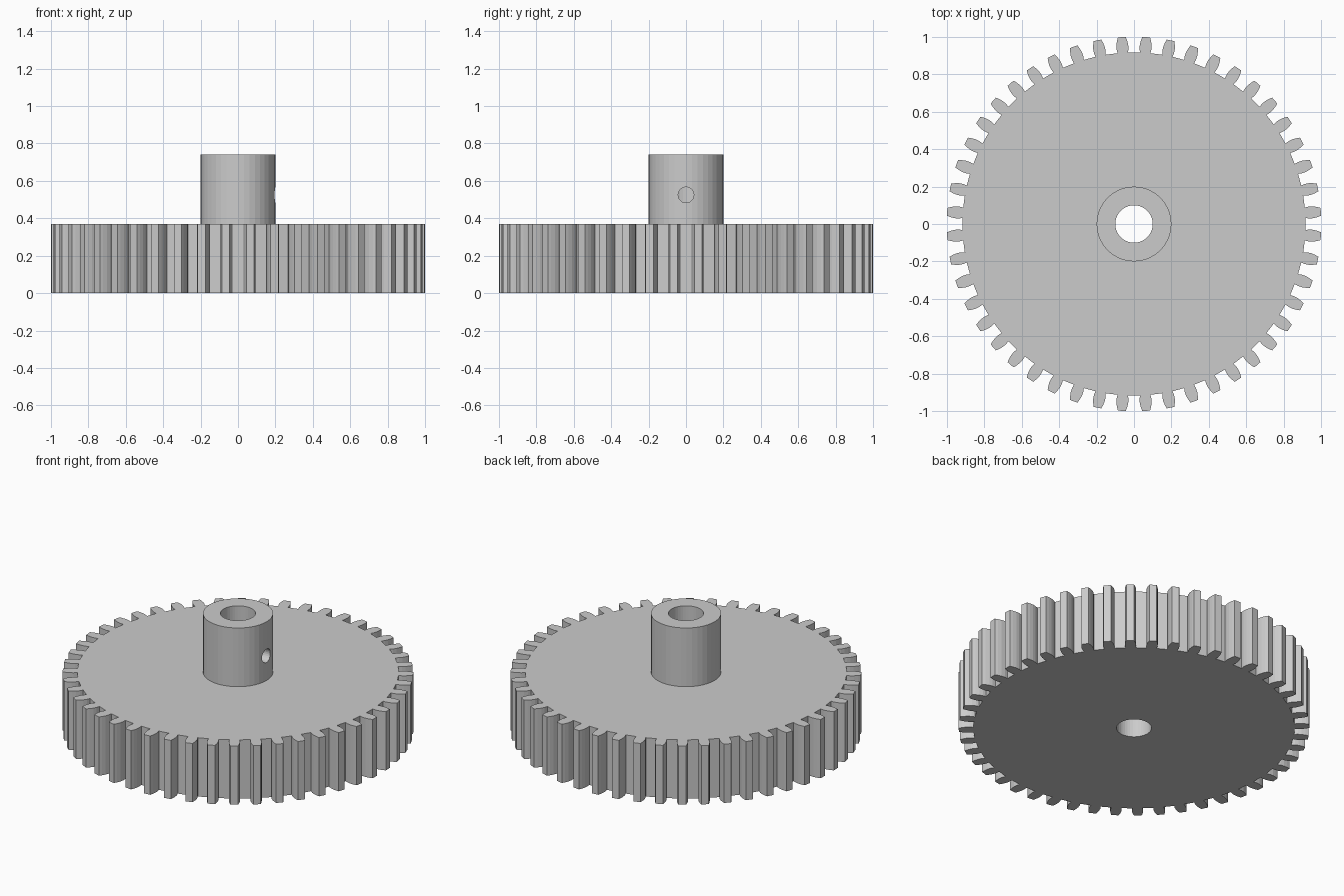
import bpy, bmesh, math
from mathutils import Matrix, Vector

cube = bpy.data.objects.get("Cube")
if cube:
    bpy.data.objects.remove(cube, do_unlink=True)

TEETH = 48
PLATE_TOP, BOSS_TOP = 0.37, 0.74
BOSS_R, BORE_R, SCREW_R = 0.2, 0.1, 0.042
# Tooth flank from root to tip: (radius, half width)
FLANK = [(0.917, 0.028), (0.938, 0.032), (0.96, 0.0315), (0.982, 0.027), (1.001, 0.021)]

grey = bpy.data.materials.new("light grey")
grey.use_nodes = True
grey.diffuse_color = (0.6, 0.6, 0.6, 1)
grey.node_tree.nodes["Principled BSDF"].inputs["Base Color"].default_value = (0.6, 0.6, 0.6, 1)


def make_object(name, bm):
    bmesh.ops.recalc_face_normals(bm, faces=bm.faces)
    mesh = bpy.data.meshes.new(name)
    bm.to_mesh(mesh)
    bm.free()
    mesh.materials.append(grey)
    obj = bpy.data.objects.new(name, mesh)
    bpy.context.collection.objects.link(obj)
    return obj


def cylinder(name, radius, start, end, sides):
    """Cylinder running between two points."""
    start, end = Vector(start), Vector(end)
    axis = end - start
    turn = axis.to_track_quat('Z', 'Y').to_matrix().to_4x4()
    bm = bmesh.new()
    bmesh.ops.create_cone(bm, cap_ends=True, segments=sides, radius1=radius, radius2=radius,
                          depth=axis.length, matrix=Matrix.Translation((start + end) / 2) @ turn)
    return make_object(name, bm)


def combine(target, tool, operation):
    """Apply a boolean and discard the tool."""
    tool.hide_render = True
    mod = target.modifiers.new(operation, 'BOOLEAN')
    mod.operation, mod.object, mod.solver = operation, tool, 'EXACT'
    bpy.context.view_layer.objects.active = target
    bpy.ops.object.modifier_apply(modifier=mod.name)
    bpy.data.objects.remove(tool, do_unlink=True)


# Toothed plate: one tooth outline repeated around the axis, then extruded
tooth = [(r, -w) for r, w in FLANK] + [(r, w) for r, w in reversed(FLANK)]
bm = bmesh.new()
outline = []
for i in range(TEETH):
    spin = Matrix.Rotation((i + 0.5) * math.tau / TEETH, 3, 'Z')
    outline += [bm.verts.new(spin @ Vector((x, y, 0))) for x, y in tooth]
base = bm.faces.new(outline)
top = bmesh.ops.extrude_face_region(bm, geom=[base], use_keep_orig=True)["geom"]
bmesh.ops.translate(bm, vec=(0, 0, PLATE_TOP),
                    verts=[v for v in top if isinstance(v, bmesh.types.BMVert)])
gear = make_object("spur_gear", bm)

# Boss, shaft bore and set screw hole
combine(gear, cylinder("boss", BOSS_R, (0, 0, 0.2), (0, 0, BOSS_TOP), 40), 'UNION')
combine(gear, cylinder("bore", BORE_R, (0, 0, -0.1), (0, 0, 0.9), 40), 'DIFFERENCE')
combine(gear, cylinder("screw_hole", SCREW_R, (0.03, 0, 0.525), (0.3, 0, 0.525), 24), 'DIFFERENCE')
